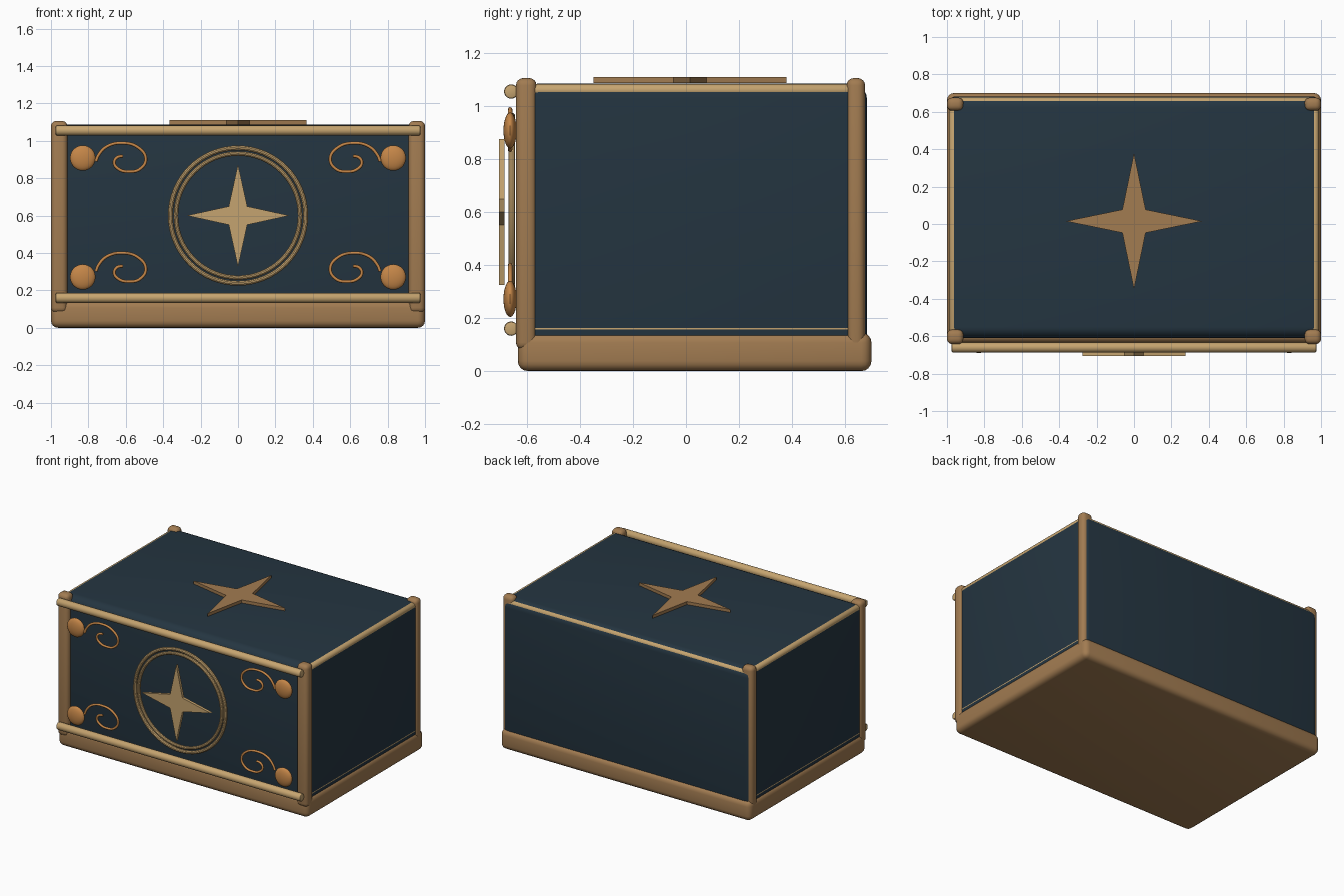
import bpy, bmesh, math
from mathutils import Matrix

if "Cube" in bpy.data.objects:
    bpy.data.objects.remove(bpy.data.objects["Cube"])


def material(name, rgb):
    m = bpy.data.materials.new(name)
    m.diffuse_color = (*rgb, 1)
    m.use_nodes = True
    m.node_tree.nodes["Principled BSDF"].inputs["Base Color"].default_value = m.diffuse_color
    return m


NAVY = material("navy", (0.018, 0.036, 0.053))
BRONZE = material("bronze", (0.36, 0.20, 0.083))
GOLD = material("pale_gold", (0.56, 0.37, 0.16))
COPPER = material("copper", (0.56, 0.24, 0.065))


def finish(ob, mat, name):
    ob.name = name
    ob.data.materials.append(mat)
    return ob


def smooth(ob):
    bpy.ops.object.select_all(action='DESELECT')
    bpy.context.view_layer.objects.active = ob
    ob.select_set(True)
    bpy.ops.object.shade_smooth_by_angle(angle=math.radians(35))


def bevel(ob, width, segments=4):
    b = ob.modifiers.new("rounding", 'BEVEL')
    b.width, b.segments = width, segments
    b.limit_method, b.angle_limit = 'ANGLE', math.radians(40)
    b.use_clamp_overlap = False
    bpy.context.view_layer.objects.active = ob
    bpy.ops.object.select_all(action='DESELECT')
    ob.select_set(True)
    bpy.ops.object.modifier_apply(modifier=b.name)
    smooth(ob)


def box(name, lo, hi, mat, width):
    bpy.ops.mesh.primitive_cube_add(size=1, location=[(a + b) / 2 for a, b in zip(lo, hi)])
    ob = bpy.context.object
    ob.data.transform(Matrix.Diagonal([*(b - a for a, b in zip(lo, hi)), 1]))
    bevel(finish(ob, mat, name), width)


def prism(name, outline, depth, matrix, mat):
    """Extrude an outline in its local xy plane along local z, then place it."""
    bm = bmesh.new()
    face = bm.faces.new([bm.verts.new((u, v, 0)) for u, v in outline])
    new = bmesh.ops.extrude_face_region(bm, geom=[face])["geom"]
    bmesh.ops.translate(bm, vec=(0, 0, depth), verts=[v for v in new if isinstance(v, bmesh.types.BMVert)])
    bmesh.ops.recalc_face_normals(bm, faces=bm.faces)
    bm.transform(matrix)
    me = bpy.data.meshes.new(name)
    bm.to_mesh(me)
    bm.free()
    ob = bpy.data.objects.new(name, me)
    bpy.context.collection.objects.link(ob)
    return finish(ob, mat, name)


def star(outer, inner):
    return [((outer if i % 2 == 0 else inner) * math.cos(i * math.pi / 4),
             (outer if i % 2 == 0 else inner) * math.sin(i * math.pi / 4)) for i in range(8)]


def rod(name, location, length, radius, axis, mat):
    rot = (0, math.pi / 2, 0) if axis == 'X' else (math.pi / 2, 0, 0)
    bpy.ops.mesh.primitive_cylinder_add(vertices=20, radius=radius, depth=length, location=location, rotation=rot)
    bevel(finish(bpy.context.object, mat, name), 0.008, 2)


# Base plinth
box("base", (-1, -0.635, 0), (1, 0.70, 0.145), BRONZE, 0.038)

# Chest body: profile with rounded long top edges, extruded along x
r, front, back, top = 0.06, -0.61, 0.683, 1.086
profile = [(front, 0.08), (back, 0.08)]
for cy, start in ((back - r, 0), (front + r, 90)):
    for i in range(7):
        a = math.radians(start + i * 15)
        profile.append((cy + r * math.cos(a), top - r + r * math.sin(a)))
to_x = Matrix(((0, 0, 1, -0.988), (1, 0, 0, 0), (0, 1, 0, 0), (0, 0, 0, 1)))
bevel(prism("body", profile, 1.976, to_x, NAVY), 0.036)

# Corner posts
for side in (-1, 1):
    xs = sorted((side * 0.912, side * 1.0))
    for label, y0, y1 in (("front", -0.642, -0.564), ("back", 0.606, 0.676)):
        box(label + "_post", (xs[0], y0, 0.08), (xs[1], y1, 1.106), BRONZE, 0.028)
    # Slim rods along the side edges
    for z in (0.16, 1.06):
        rod("side_rail", (side * 0.9645, 0.02, z), 1.2, 0.024, 'Y', GOLD)

# Front and back rails
for z in (0.16, 1.055):
    rod("front_rail", (0, -0.66, z), 1.95, 0.027, 'X', GOLD)
    rod("back_rail", (0, 0.652, z - 0.004), 1.95, 0.024, 'X', GOLD)

# Medallion rings on the front
for major, minor in ((0.362, 0.013), (0.332, 0.012)):
    bpy.ops.mesh.primitive_torus_add(major_radius=major, minor_radius=minor, major_segments=64,
                                     minor_segments=10, location=(0, -0.657, 0.6), rotation=(math.pi / 2, 0, 0))
    smooth(finish(bpy.context.object, GOLD, "medallion_ring"))

# Four-pointed stars on the front and lid
to_front = Matrix.Translation((0, -0.685, 0.6)) @ Matrix.Rotation(math.pi / 2, 4, 'X')
prism("front_star", star(0.275, 0.07), 0.02, to_front, GOLD)
prism("lid_star", star(0.365, 0.088), 0.022, Matrix.Translation((0, 0.015, 1.088)), BRONZE)

# Corner bosses and curled scrolls, mirrored left and right
curl = [(0.76, 0.89), (0.745, 0.925), (0.70, 0.97), (0.62, 0.988), (0.535, 0.965), (0.493, 0.905),
        (0.52, 0.852), (0.58, 0.835), (0.64, 0.85), (0.662, 0.883), (0.645, 0.912), (0.615, 0.918)]
for side in (-1, 1):
    for boss_z, drop in ((0.908, 0), (0.272, 0.588)):
        bpy.ops.mesh.primitive_uv_sphere_add(segments=24, ring_count=14, location=(side * 0.83, -0.664, boss_z))
        ob = finish(bpy.context.object, COPPER, "corner_boss")
        ob.data.transform(Matrix.Diagonal((0.068, 0.025, 0.068, 1)))
        smooth(ob)

        cu = bpy.data.curves.new("scroll", 'CURVE')
        cu.dimensions = '3D'
        cu.bevel_depth, cu.bevel_resolution, cu.resolution_u = 0.0085, 2, 6
        cu.use_fill_caps = True
        sp = cu.splines.new('BEZIER')
        sp.bezier_points.add(len(curl) - 1)
        for p, (x, z) in zip(sp.bezier_points, curl):
            p.co = (side * x, -0.664, z - drop)
            p.handle_left_type = p.handle_right_type = 'AUTO'
        ob = bpy.data.objects.new("scroll", cu)
        bpy.context.collection.objects.link(ob)
        finish(ob, COPPER, "scroll")
